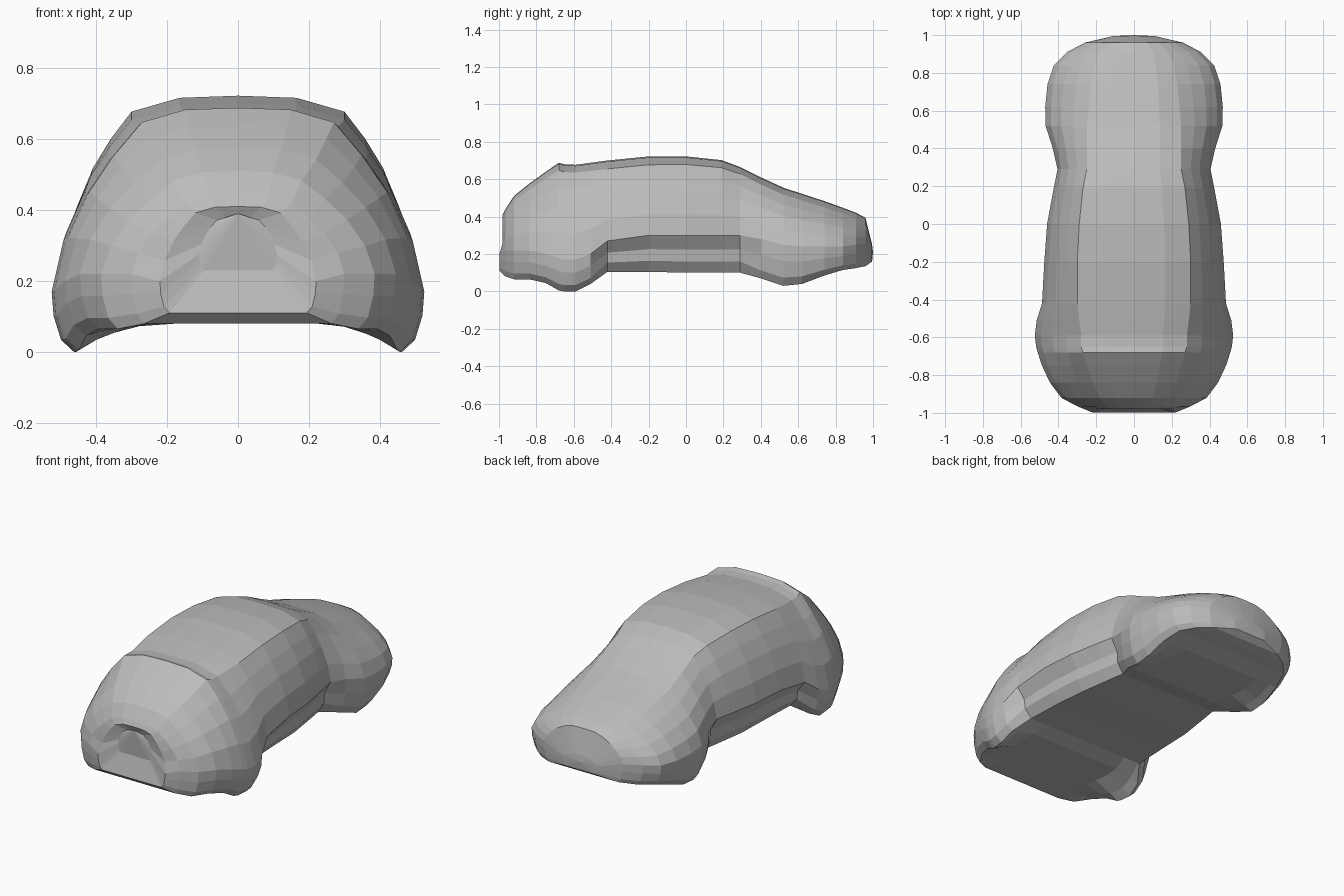
import bpy, bmesh

cube = bpy.data.objects.get("Cube")
if cube:
    bpy.data.objects.remove(cube, do_unlink=True)

# One plain clay grey
clay = bpy.data.materials.new("clay grey")
clay.use_nodes = True
grey = (0.5, 0.5, 0.5, 1)
clay.diffuse_color = grey
bsdf = clay.node_tree.nodes["Principled BSDF"]
bsdf.inputs["Base Color"].default_value = grey
bsdf.inputs["Roughness"].default_value = 0.8

# Stations from nose to tail:
# y, half width, roof height, roof half width, height of widest point, sill height
STATIONS = [
    (-.965, .30, .44, .15, .22, .08),
    (-.92, .385, .51, .18, .22, .065),
    (-.84, .445, .575, .22, .22, .065),
    (-.75, .487, .64, .25, .2, .045),
    (-.68, .51, .688, .27, .18, .005),
    (-.65, .518, .68, .28, .17, 0),
    (-.59, .525, .677, .28, .17, 0),
    (-.51, .515, .688, .29, .2, .04),
    (-.42, .487, .7, .3, .27, .105),
    (-.2, .475, .722, .3, .3, .105),
    (0, .46, .722, .29, .3, .1),
    (.19, .425, .702, .27, .3, .1),
    (.29, .405, .665, .25, .3, .1),
    (.4, .43, .61, .25, .28, .07),
    (.52, .468, .555, .25, .25, .03),
    (.62, .47, .522, .24, .24, .04),
    (.74, .458, .483, .23, .24, .085),
    (.84, .425, .447, .21, .24, .115),
    (.91, .355, .42, .18, .25, .125),
    (.96, .26, .393, .13, .25, .135),
    (.995, .11, .25, .05, .21, .16),
]


def half_section(y, w, top, roof, waist, sill):
    """Right half of a body section, from roof centre down to belly centre."""
    shoulder = top - .15 * roof
    points = [(0, top), (roof * .55, top - .02 * roof), (roof, shoulder)]
    # side wall curving out to the widest point
    for t, f in ((.2, .33), (.42, .62), (.7, .87), (1, 1)):
        points.append((roof + (w - roof) * f, shoulder + (waist - shoulder) * t))
    # between the wheels the door bottoms tuck in above a straight sill
    between = -.45 < y < .35
    tuck = ((.38, .1), (.7, .11), (1, .2)) if between else ((.4, .01), (.8, .05), (1, .12))
    for t, inset in tuck:
        points.append((w * (1 - inset), waist + (sill - waist) * t))
    # hollow belly between the wheel bulges
    belly = max(sill, .08)
    points += [(w * .78, sill + (belly - sill) * .4), (w * .58, belly), (0, belly)]
    return points


def full_ring(points):
    """Mirror a half section into a closed loop."""
    return points + [(-x, z) for x, z in reversed(points[1:-1])]


bm = bmesh.new()


def add_ring(points, depth):
    return [bm.verts.new((x, depth(z), z)) for x, z in points]


def bridge(a, b):
    count = len(a)
    for i in range(count):
        j = (i + 1) % count
        bm.faces.new((a[i], a[j], b[j], b[i]))


def close_end(ring, tip):
    pole = bm.verts.new(tip)
    for i, v in enumerate(ring):
        bm.faces.new((v, ring[(i + 1) % len(ring)], pole))


# Nose: soft centre point, shallow recess and a bumper pushed forward below
nose = full_ring(half_section(-.98, .22, .41, .12, .2, .11))
inner = [(x * .5, .35 + (z - .35) * .5) for x, z in nose]
rings = [
    add_ring(inner, lambda z: -.966),
    add_ring(nose, lambda z: -.998 if z < .22 else -.98),
]

# Main body
for station in STATIONS:
    outline = full_ring(half_section(*station))
    rings.append(add_ring(outline, lambda z, y=station[0]: y))

for first, second in zip(rings, rings[1:]):
    bridge(first, second)
close_end(rings[0], (0, -.98, .39))
close_end(rings[-1], (0, 1, .21))

# Flat facets throughout
bmesh.ops.recalc_face_normals(bm, faces=bm.faces)
mesh = bpy.data.meshes.new("car_body")
bm.to_mesh(mesh)
bm.free()
mesh.materials.append(clay)
body = bpy.data.objects.new("car_body", mesh)
bpy.context.collection.objects.link(body)
